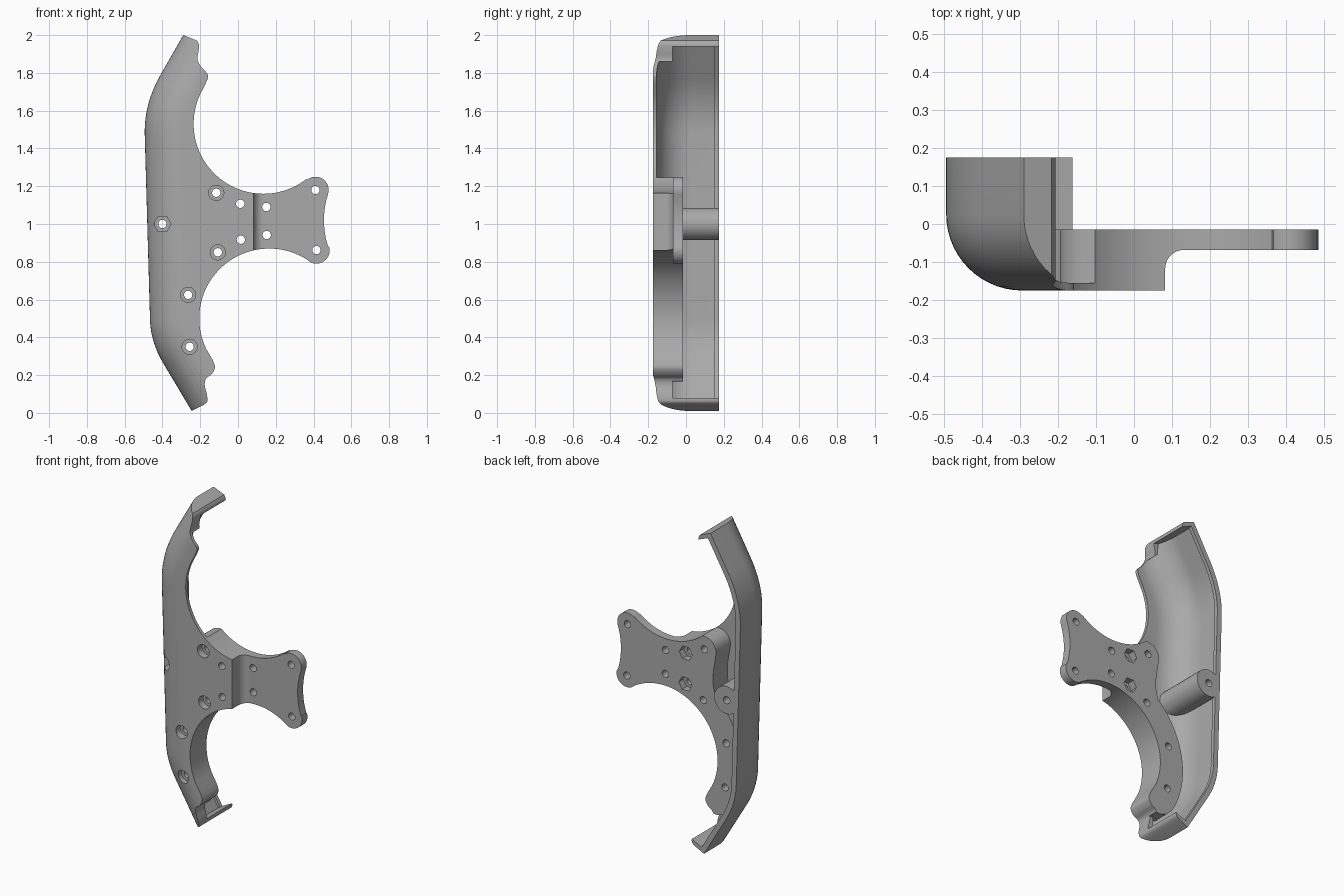
import bpy, bmesh
from math import sin, cos, pi, radians
from mathutils import Vector

old = bpy.data.objects.get("Cube")
if old:
    bpy.data.objects.remove(old)

grey = bpy.data.materials.new("matte_grey")
grey.use_nodes = True
colour = (0.4, 0.4, 0.4, 1)
grey.diffuse_color = colour
grey.node_tree.nodes["Principled BSDF"].inputs["Base Color"].default_value = colour


def stack(name, rings):
    """Solid made by bridging rings of equal point count."""
    bm = bmesh.new()
    rows = [[bm.verts.new(p) for p in ring] for ring in rings]
    n = len(rows[0])
    for a, b in zip(rows, rows[1:]):
        for i in range(n):
            j = (i + 1) % n
            bm.faces.new((a[i], a[j], b[j], b[i]))
    bm.faces.new(rows[0])
    bm.faces.new(rows[-1])
    bmesh.ops.recalc_face_normals(bm, faces=bm.faces)
    mesh = bpy.data.meshes.new(name)
    bm.to_mesh(mesh)
    bm.free()
    mesh.materials.append(grey)
    ob = bpy.data.objects.new(name, mesh)
    bpy.context.scene.collection.objects.link(ob)
    return ob


def prism(name, pts, y0, y1):
    return stack(name, [[(x, y, z) for x, z in pts] for y in (y0, y1)])


def arc(cx, cz, r, a0, a1, n):
    steps = [radians(a0 + (a1 - a0) * i / n) for i in range(n + 1)]
    return [(cx + r * cos(t), cz + r * sin(t)) for t in steps]


def cylinder(name, x, z, r, y0, y1, sides=32):
    return prism(name, arc(x, z, r, 0, 360, sides)[:-1], y0, y1)


def spline(pts, n=5):
    """Smooth curve through the points."""
    v = [Vector(p) for p in [pts[0]] + pts + [pts[-1]]]
    out = []
    for a, b, c, d in zip(v, v[1:], v[2:], v[3:]):
        for i in range(n):
            t = i / n
            out.append(tuple(0.5 * (2 * b + (c - a) * t + (2 * a - 5 * b + 4 * c - d) * t**2
                                    + (3 * b - a - 3 * c + d) * t**3)))
    return out + [pts[-1]]


def bend(a, c, b, n=14):
    a, b, c = Vector(a), Vector(b), Vector(c)
    return [a * (1 - i / n)**2 + c * 2 * (i / n) * (1 - i / n) + b * (i / n)**2
            for i in range(n + 1)]


def boolean(a, b, op):
    mod = a.modifiers.new("cut", "BOOLEAN")
    mod.operation, mod.solver, mod.object = op, "EXACT", b
    deps = bpy.context.evaluated_depsgraph_get()
    mesh = bpy.data.meshes.new_from_object(a.evaluated_get(deps))
    a.modifiers.clear()
    a.data = mesh
    bpy.data.objects.remove(b)


# Outer spine of the guard, running from top to bottom
spine = [Vector((-0.11, 2.315))]
spine += bend((-0.41, 1.79), (-0.496, 1.64), (-0.494, 1.48))
spine += bend((-0.466, 0.5), (-0.464, 0.38), (-0.40, 0.27))
spine += [Vector((-0.09, -0.25))]


def rounded_block(name, levels):
    """Block whose spine side moves inward by d at each depth y."""
    rings = []
    for y, d in levels:
        ring = []
        for i, p in enumerate(spine):
            t = (spine[min(i + 1, len(spine) - 1)] - spine[max(i - 1, 0)]).normalized()
            q = p + Vector((-t.y, t.x)) * d
            ring.append((q.x, y, q.y))
        rings.append(ring + [(0.9, y, -0.3), (0.9, y, 2.3)])
    return stack(name, rings)


def corner(r, d0, n=14):
    return [(0.025 - r * sin(t), d0 + r * (1 - cos(t)))
            for t in [i / n * pi / 2 for i in range(n + 1)]]


# Front outline: scalloped ends, two large arcs and a two-lobed wing
outline = [(-0.6, 2.124)]
outline += spline([(-0.217, 1.971), (-0.207, 1.95), (-0.208, 1.92), (-0.214, 1.87),
                   (-0.193, 1.83), (-0.162, 1.795), (-0.161, 1.768), (-0.183, 1.72)])
outline += arc(0.135, 1.53, 0.37, 155, 308, 48)
outline += arc(0.41, 1.18, 0.07, 128, -18, 20)
outline += arc(0.905, 1.02, 0.45, 162, 198, 12)
outline += arc(0.415, 0.86, 0.07, 18, -125, 20)
outline += arc(0.165, 0.5, 0.37, 55, 206, 48)
outline += spline([(-0.134, 0.28), (-0.122, 0.24), (-0.14, 0.205), (-0.17, 0.18),
                   (-0.176, 0.145), (-0.165, 0.1), (-0.163, 0.06), (-0.185, 0.04)])
outline += [(-0.6, -0.168)]
guard = prism("guard_and_mount", outline, -0.3, 0.175)
boolean(guard, rounded_block("outer_form", [(0.4, 0)] + corner(0.2, 0)), "INTERSECT")

# Hollow inside with a rim at the back and thin end walls
wall = 0.02
cavity = rounded_block("cavity", [(0.4, 0.032), (0.152, 0.032), (0.15, wall)]
                       + corner(0.18, wall))
ends = [(-0.8, 2.177), (0, 1.857), (0.85, 1.857), (0.85, 0.16), (0, 0.16), (-0.8, -0.24)]
boolean(cavity, prism("end_limits", ends, -0.4, 0.35), "INTERSECT")

# Solid mounting plate and curved band left standing in the hollow
band = [(0.95, 1.45), (0.0, 1.45), (-0.06, 1.25)]
band += arc(-0.115, 1.165, 0.08, 100, 190, 10)
band += spline([(-0.185, 1.1), (-0.175, 1.03), (-0.175, 0.96)])
band += arc(0.165, 0.5, 0.535, 131, 212, 28)
band += [(-0.25, 0.18), (-0.2, 0.165), (0.0, 0.19), (0.95, 0.19)]
boolean(cavity, prism("band", band, -0.3, -0.015), "DIFFERENCE")

# Raised edges beside the scalloped ends
for name, pts in (
        ("upper_edge", [(-0.05, 2.1), (-0.05, 1.85), (-0.2, 1.85), (-0.235, 1.88), (-0.235, 2.1)]),
        ("lower_edge", [(-0.05, -0.1), (-0.05, 0.21), (-0.17, 0.21), (-0.2, 0.17), (-0.19, -0.1)])):
    boolean(cavity, prism(name, pts, -0.3, -0.072), "DIFFERENCE")

# Round screw post behind the spine
boolean(cavity, cylinder("screw_post", -0.4, 1.0, 0.085, -0.3, 0.5), "DIFFERENCE")
boolean(guard, cavity, "DIFFERENCE")

# Step from the thick block down to the thin wing, with a fillet
step = [(0.082, -0.3)] + arc(0.132, -0.118, 0.05, 180, 90, 10) + [(0.95, -0.068), (0.95, -0.3)]
boolean(guard, stack("wing_step", [[(x, y, z) for x, y in step] for z in (0.4, 1.6)]),
        "DIFFERENCE")

# Screw holes, front counterbores and hexagonal nut pockets
bored = [(-0.115, 1.165), (-0.107, 0.85), (-0.264, 0.625), (-0.256, 0.35)]
nutted = [(0.012, 1.107), (0.015, 0.917)]
plain = [(0.15, 1.09), (0.152, 0.942), (0.41, 1.18), (0.415, 0.862)]
post = [(-0.4, 1.0)]
for x, z in bored + nutted + plain + post:
    boolean(guard, cylinder("hole", x, z, 0.022, -0.4, 0.4, 24), "DIFFERENCE")
for x, z in bored:
    boolean(guard, cylinder("counterbore", x, z, 0.04, -0.4, -0.13), "DIFFERENCE")
for x, z in nutted:
    boolean(guard, cylinder("nut_pocket", x, z, 0.045, -0.06, 0.1, 6), "DIFFERENCE")
for x, z in post:
    boolean(guard, cylinder("front_pocket", x, z, 0.045, -0.4, -0.06, 6), "DIFFERENCE")

bpy.ops.object.select_all(action="DESELECT")
guard.select_set(True)
bpy.context.view_layer.objects.active = guard
bpy.ops.object.shade_smooth_by_angle(angle=radians(30))
